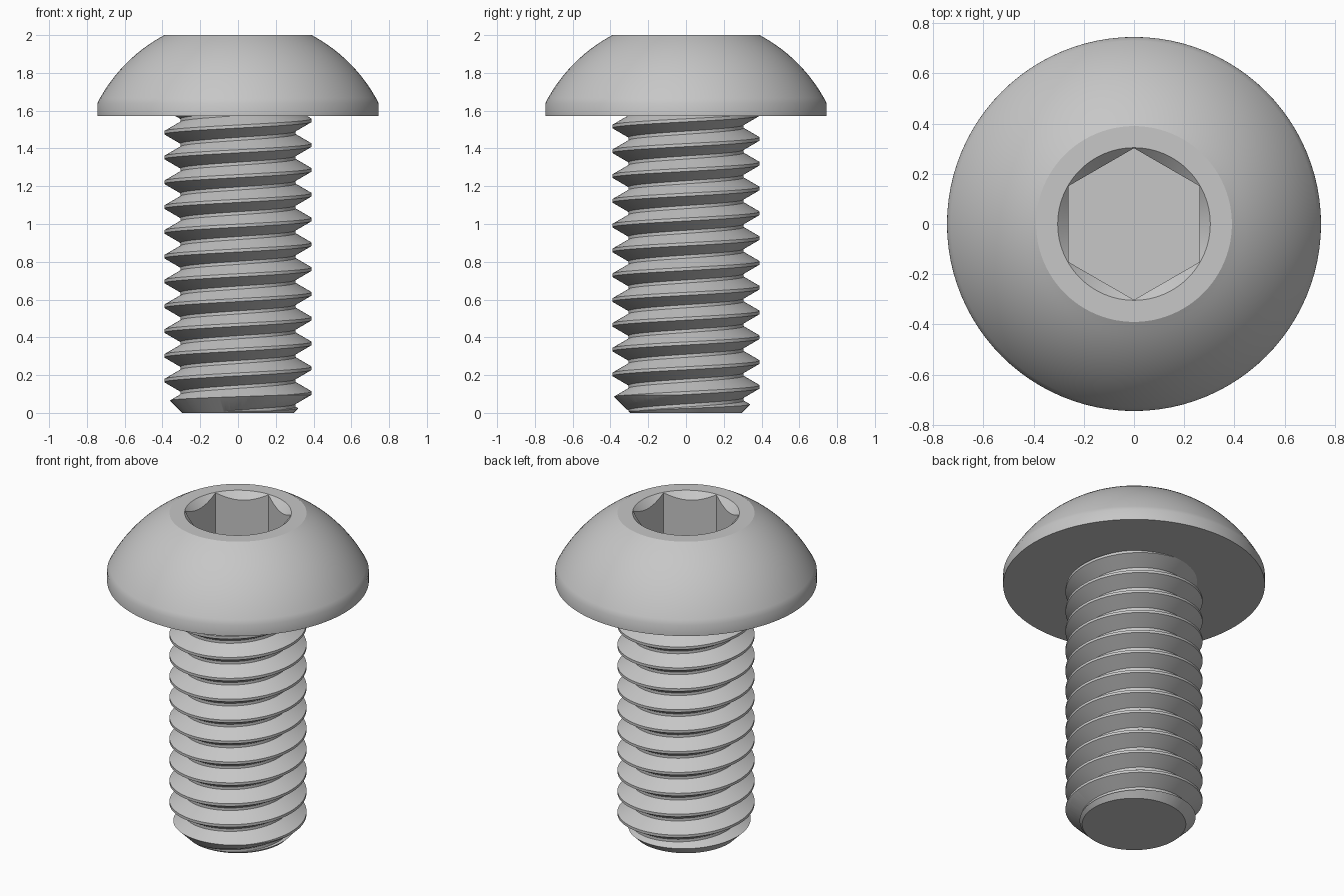
import bpy, bmesh, math
from mathutils import Vector

if "Cube" in bpy.data.objects:
    bpy.data.objects.remove(bpy.data.objects["Cube"], do_unlink=True)

HEAD_BASE, TOP = 1.573, 2.0
PITCH = 0.13125
CREST, ROOT = 0.39, 0.305
SEGMENTS = 96

steel = bpy.data.materials.new("plain_grey_steel")
steel.use_nodes = True
grey = (0.57, 0.57, 0.57, 1)
steel.diffuse_color = grey
steel.node_tree.nodes["Principled BSDF"].inputs["Base Color"].default_value = grey


def make_object(name, bm):
    bmesh.ops.recalc_face_normals(bm, faces=bm.faces)
    mesh = bpy.data.meshes.new(name)
    bm.to_mesh(mesh)
    bm.free()
    mesh.materials.append(steel)
    obj = bpy.data.objects.new(name, mesh)
    bpy.context.collection.objects.link(obj)
    return obj


def lathe(name, profile, segments=SEGMENTS, turn=0.0):
    """Closed solid of revolution from (radius, height) points, capped at both ends."""
    bm = bmesh.new()
    rings = []
    for r, z in profile:
        angles = [turn + math.tau * i / segments for i in range(segments)]
        rings.append([bm.verts.new((r * math.cos(a), r * math.sin(a), z)) for a in angles])
    for low, high in zip(rings, rings[1:]):
        for i in range(segments):
            j = (i + 1) % segments
            bm.faces.new((low[i], low[j], high[j], high[i]))
    bm.faces.new(rings[0][::-1])
    bm.faces.new(rings[-1])
    return make_object(name, bm)


def combine(obj, cutter, operation):
    mod = obj.modifiers.new("cut", 'BOOLEAN')
    mod.operation = operation
    mod.solver = 'EXACT'
    mod.object = cutter
    bpy.context.view_layer.objects.active = obj
    bpy.ops.object.modifier_apply(modifier=mod.name)
    bpy.data.objects.remove(cutter, do_unlink=True)


def smooth(obj):
    bpy.ops.object.select_all(action='DESELECT')
    obj.select_set(True)
    bpy.context.view_layer.objects.active = obj
    bpy.ops.object.shade_smooth_by_angle(angle=math.radians(28.5))


# Domed head: short straight rim, then a spherical arc up to the flat top
centre, radius = 1.26, 0.836
start, end = math.asin(0.38 / radius), math.acos(0.39 / radius)
steps = 16
arc = []
for k in range(steps + 1):
    a = start + (end - start) * k / steps
    arc.append((radius * math.cos(a), centre + radius * math.sin(a)))
arc[-1] = (0.39, TOP)
head = lathe("button_head", [(0.745, HEAD_BASE)] + arc)

# Hexagonal socket with a conical lead-in
hexagon = lathe("socket_cutter", [(0.302, 1.71), (0.302, 2.1)], 6, math.pi / 6)
combine(head, hexagon, 'DIFFERENCE')
lead_in = lathe("lead_in_cutter", [(0.204, 1.9), (0.404, 2.1)])
combine(head, lead_in, 'DIFFERENCE')
smooth(head)

# Threaded shank: a trapezoid tooth swept along a right-handed helix
flat = PITCH / 16
tooth = [(-flat, CREST), (flat, CREST),
         (PITCH / 2 - flat, ROOT), (PITCH / 2 + flat, ROOT)]
turns = 18
bm = bmesh.new()
rows = []
for s in range(turns * SEGMENTS):
    a = math.tau * s / SEGMENTS
    base = -0.026 - 2 * PITCH + PITCH * s / SEGMENTS
    rows.append([bm.verts.new((r * math.cos(a), r * math.sin(a), base + dz))
                 for dz, r in tooth])
for s in range(len(rows) - SEGMENTS - 1):
    here = rows[s] + [rows[s + SEGMENTS][0]]
    ahead = rows[s + 1] + [rows[s + SEGMENTS + 1][0]]
    for k in range(4):
        bm.faces.new((here[k], ahead[k], ahead[k + 1], here[k + 1]))

# Trim the helix to length and close both ends
for z, direction in ((-0.05, -1), (1.7, 1)):
    bmesh.ops.bisect_plane(bm, geom=bm.verts[:] + bm.edges[:] + bm.faces[:],
                           plane_co=Vector((0, 0, z)),
                           plane_no=Vector((0, 0, direction)), clear_outer=True)
    loose = [v for v in bm.verts if not v.link_faces]
    bmesh.ops.delete(bm, geom=loose, context='VERTS')
    border = [e for e in bm.edges if e.is_boundary
              and all(abs(v.co.z - z) < 0.001 for v in e.verts)]
    bmesh.ops.holes_fill(bm, edges=border, sides=0)
shank = make_object("threaded_shank", bm)

# Chamfered blank limits the shank and bevels its tip
blank = lathe("shank_blank", [(0.295, 0), (0.45, 0.155), (0.45, HEAD_BASE + 0.005)])
combine(shank, blank, 'INTERSECT')
smooth(shank)
